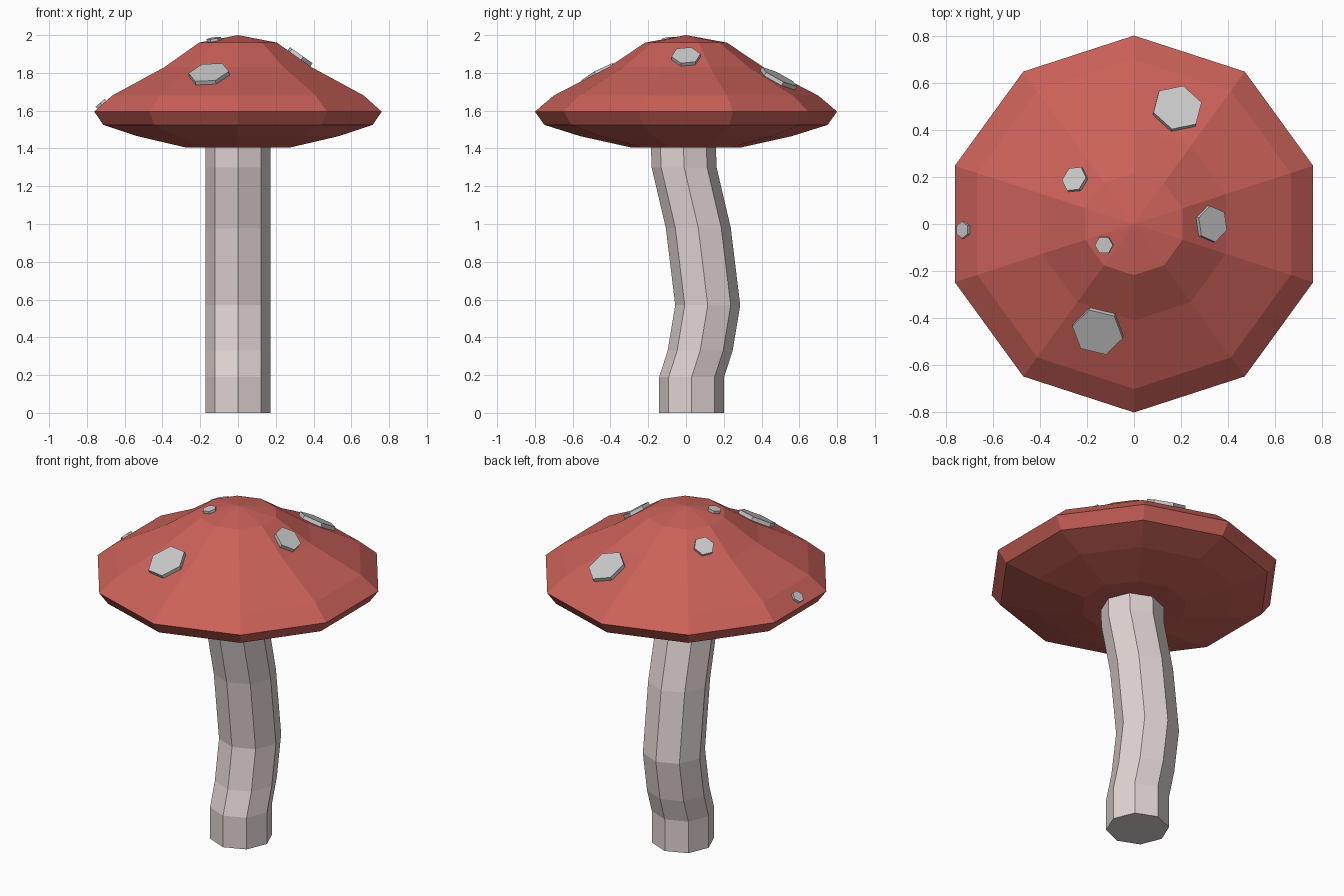
import bpy, bmesh, math
from mathutils import Vector, Matrix
from mathutils.bvhtree import BVHTree

if "Cube" in bpy.data.objects:
    bpy.data.objects.remove(bpy.data.objects["Cube"])


def loft(name, rings, sides, phase, top=None, colour=None):
    """Skin a stack of (radius, y centre, z) rings, with an optional apex height."""
    bm = bmesh.new()
    loops = []
    for r, y, z in rings:
        loops.append([bm.verts.new((r * math.cos(phase + math.tau * i / sides),
                                    y + r * math.sin(phase + math.tau * i / sides), z))
                      for i in range(sides)])
    for a, b in zip(loops, loops[1:]):
        for i in range(sides):
            j = (i + 1) % sides
            bm.faces.new((a[i], a[j], b[j], b[i]))
    bm.faces.new(loops[0][::-1])
    if top is None:
        bm.faces.new(loops[-1])
    else:
        apex = bm.verts.new((0, 0, top))
        for i in range(sides):
            bm.faces.new((loops[-1][i], loops[-1][(i + 1) % sides], apex))
    return finish(bm, name, colour)


def finish(bm, name, colour=None):
    bmesh.ops.recalc_face_normals(bm, faces=bm.faces)
    mesh = bpy.data.meshes.new(name)
    bm.to_mesh(mesh)
    bm.free()
    obj = bpy.data.objects.new(name, mesh)
    bpy.context.collection.objects.link(obj)
    if colour:
        mat = bpy.data.materials.new(name + "_colour")
        mat.diffuse_color = colour
        mat.use_nodes = True
        mat.node_tree.nodes["Principled BSDF"].inputs["Base Color"].default_value = mat.diffuse_color
        mesh.materials.append(mat)
    return obj


# Bent eight-sided stem
stem_path = [(0.03, 0), (0.03, 0.19), (0.075, 0.33), (0.115, 0.57),
             (0.065, 0.98), (-0.01, 1.30), (-0.015, 1.45)]
loft("stem", [(0.172, y, z) for y, z in stem_path], 8, 0, colour=(0.75, 0.66, 0.65, 1))

# Ten-sided cap, from the underside up to the apex
cap_profile = [(0.29, 1.405), (0.56, 1.465), (0.75, 1.525), (0.80, 1.595),
               (0.70, 1.68), (0.41, 1.83), (0.217, 1.96)]
cap = loft("cap", [(r, 0, z) for r, z in cap_profile], 10, math.pi / 2,
           top=2.0, colour=(0.60, 0.12, 0.10, 1))

# Hexagonal spots laid on the cap: x, y, radius, turn in degrees
spots = [(0.185, 0.495, 0.108, 15), (-0.255, 0.192, 0.058, 0),
         (-0.73, -0.025, 0.036, 30), (0.335, 0.0, 0.078, 40),
         (-0.128, -0.09, 0.039, 0), (-0.155, -0.46, 0.11, -13)]
RISE, SUNK = 0.022, 0.01
surface = BVHTree.FromPolygons([v.co for v in cap.data.vertices],
                               [p.vertices for p in cap.data.polygons])
for n, (x, y, r, turn) in enumerate(spots, 1):
    point, normal, _, _ = surface.ray_cast(Vector((x, y, 3)), Vector((0, 0, -1)))
    rise = RISE * min(1, 0.4 + r / 0.15)
    # slide back along the slope so the raised face is centred on (x, y)
    point, normal, _, _ = surface.ray_cast(
        Vector((x - normal.x * rise, y - normal.y * rise, 3)), Vector((0, 0, -1)))
    tilt = Vector((0, 0, 1)).rotation_difference(normal).to_matrix().to_4x4()
    place = (Matrix.Translation(point + normal * (rise - SUNK) / 2) @ tilt
             @ Matrix.Rotation(math.radians(turn), 4, 'Z'))
    bm = bmesh.new()
    # create_cone starts at +y, so quarter turn puts a corner on +x
    bmesh.ops.create_cone(bm, cap_ends=True, segments=6, radius1=r, radius2=r,
                          depth=rise + SUNK,
                          matrix=place @ Matrix.Rotation(math.pi / 2, 4, 'Z'))
    finish(bm, f"spot_{n}")
